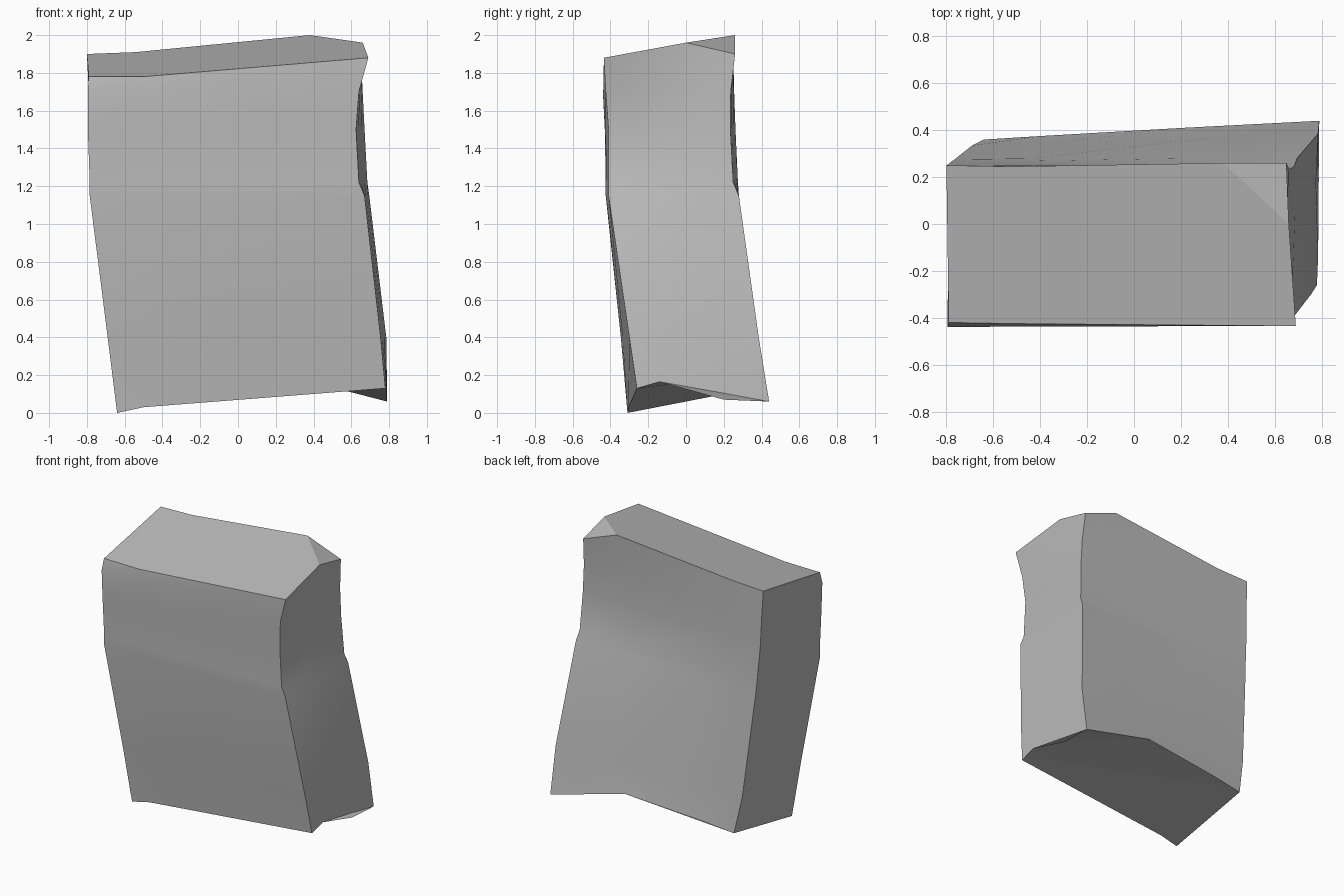
import bpy
import bmesh
import math
from mathutils import Vector

cube = bpy.data.objects.get("Cube")
if cube:
    bpy.data.objects.remove(cube, do_unlink=True)

# Stone colour
stone = bpy.data.materials.new("grey_stone")
stone.use_nodes = True
colour = (0.5, 0.5, 0.5, 1)
stone.diffuse_color = colour
stone.node_tree.nodes["Principled BSDF"].inputs["Base Color"].default_value = colour


def course(z, front_left, front_right, back_right, back_left):
    """Nine points around the block at one height, from its four corners."""
    fl, fr, br, bl = [Vector((*p, z)) for p in (front_left, front_right, back_right, back_left)]
    return [fl, fl.lerp(fr, 0.2), fr, fr.lerp(br, 0.3), fr.lerp(br, 0.7),
            br, br.lerp(bl, 0.3), br.lerp(bl, 0.77), bl]


# Broken bottom rim
bottom = [(-.64, -.31, 0), (-.5, -.305, .03), (.78, -.26, .13),
          (.785, -.14, .165), (.785, .2, .07), (.79, .44, .06),
          (.21, .41, .21), (-.4, .375, .16), (-.64, .36, .13)]

# Sloping top rim with one chipped corner
top = [(-.79, -.42, 1.78), (-.5, -.425, 1.78), (.69, -.435, 1.88),
       (.66, 0, 1.96), (.655, .13, 1.93), (.65, .26, 1.9),
       (.38, .26, 2), (-.54, .245, 1.91), (-.8, .25, 1.9)]

# Leaning lower half, a kink, then the upright upper half
courses = [
    bottom,
    course(.4, (-.69, -.345), (.755, -.3), (.785, .385), (-.69, .335)),
    course(1.15, (-.785, -.425), (.67, -.41), (.695, .28), (-.76, .28)),
    course(1.22, (-.785, -.425), (.64, -.41), (.685, .25), (-.765, .275)),
    course(1.5, (-.795, -.43), (.625, -.41), (.67, .235), (-.785, .262)),
    course(1.7, (-.795, -.44), (.64, -.425), (.66, .237), (-.79, .255)),
    top,
]

# Loft the sides through the courses
bm = bmesh.new()
rings = [[bm.verts.new(p) for p in ring] for ring in courses]
count = len(bottom)
for low, high in zip(rings, rings[1:]):
    for i in range(count):
        j = (i + 1) % count
        bm.faces.new((low[i], low[j], high[j], high[i]))

# Caps: the main slope and the chip at the back corner
for ring, flip in ((rings[0], True), (rings[-1], False)):
    for ids in ((0, 1, 2, 3, 6, 7, 8), (3, 4, 5, 6)):
        face = bm.faces.new([ring[i] for i in ids])
        if flip:
            face.normal_flip()

bmesh.ops.recalc_face_normals(bm, faces=bm.faces)
mesh = bpy.data.meshes.new("stone_block")
bm.to_mesh(mesh)
bm.free()
mesh.materials.append(stone)
block = bpy.data.objects.new("stone_block", mesh)
bpy.context.collection.objects.link(block)

# Soft faces with crisp broken edges
bpy.ops.object.select_all(action='DESELECT')
block.select_set(True)
bpy.context.view_layer.objects.active = block
bpy.ops.object.shade_smooth_by_angle(angle=math.radians(30))
